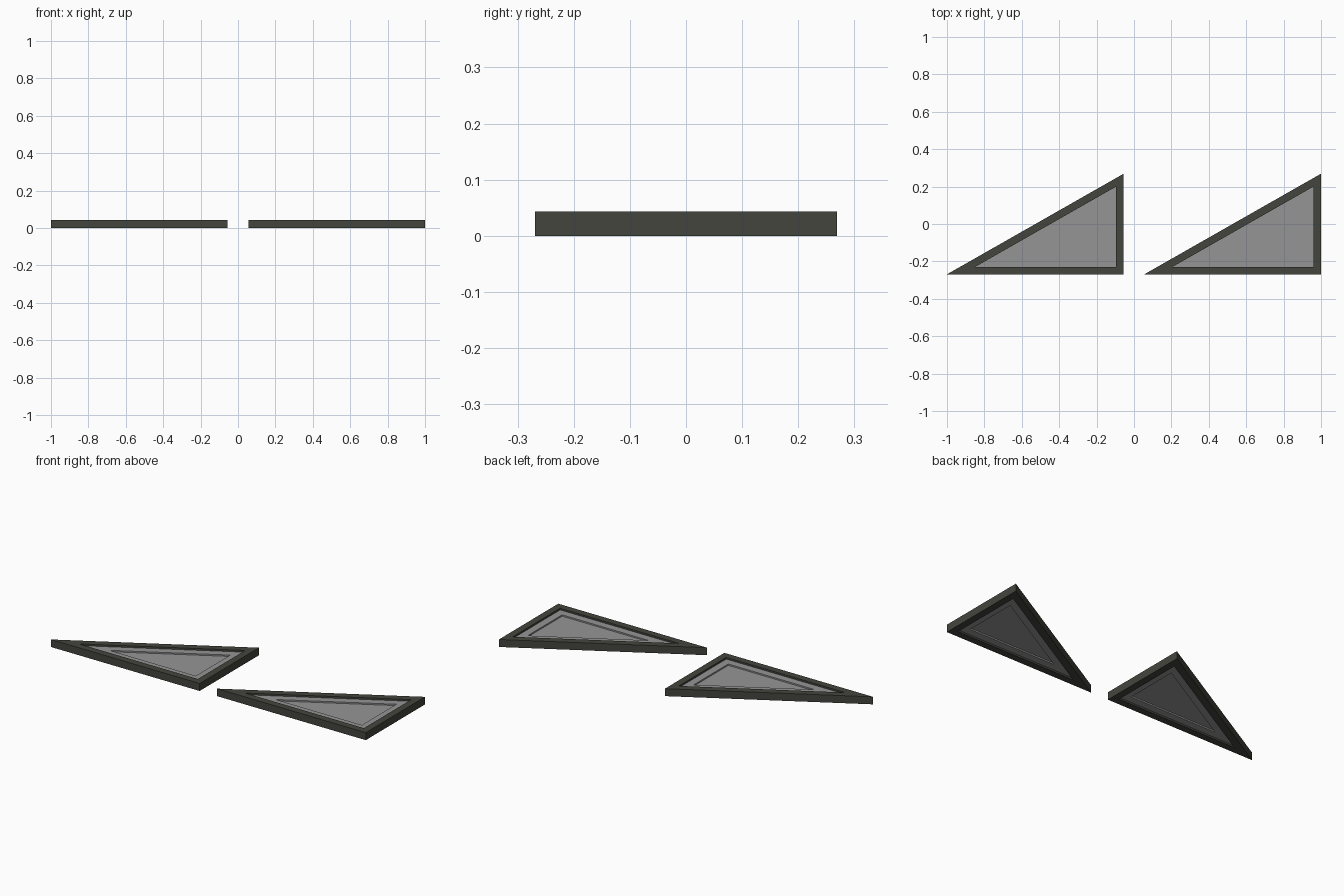
import bpy, bmesh
from mathutils import Vector

if "Cube" in bpy.data.objects:
    bpy.data.objects.remove(bpy.data.objects["Cube"])

W, D, H = 0.945, 0.538, 0.043      # one triangular window: width, depth, thickness


def triangle(inset):
    """Right triangle outline, every side moved inwards by the same distance."""
    pts = [Vector((0, 0)), Vector((W, 0)), Vector((W, D))]
    radius = (W + D - (W * W + D * D) ** 0.5) / 2
    centre = Vector((W - radius, radius))
    return [centre + (p - centre) * (1 - inset / radius) for p in pts]


def material(name, color):
    mat = bpy.data.materials.new(name)
    mat.diffuse_color = color
    mat.use_nodes = True
    mat.node_tree.nodes["Principled BSDF"].inputs["Base Color"].default_value = mat.diffuse_color
    return mat


def skin(name, rings, mat, x, closed):
    """Join triangular rings (inset, z); a closed profile loops, an open one gets end caps."""
    bm = bmesh.new()
    loops = [[bm.verts.new((p.x, p.y - D / 2, z)) for p in triangle(i)] for i, z in rings]
    pairs = list(zip(loops, loops[1:]))
    if closed:
        pairs.append((loops[-1], loops[0]))
    else:
        bm.faces.new(loops[0])
        bm.faces.new(loops[-1])
    for a, b in pairs:
        for k in range(3):
            n = (k + 1) % 3
            bm.faces.new((a[k], a[n], b[n], b[k]))
    bmesh.ops.recalc_face_normals(bm, faces=bm.faces)
    mesh = bpy.data.meshes.new(name)
    bm.to_mesh(mesh)
    bm.free()
    mesh.materials.append(mat)
    obj = bpy.data.objects.new(name, mesh)
    obj.location.x = x
    bpy.context.collection.objects.link(obj)


frame_mat = material("dark_frame", (0.057, 0.06, 0.047, 1))
glass_mat = material("glass", (0.3, 0.3, 0.3, 0.7))

for side, x in (("left", -1.0), ("right", 1.0 - W)):
    # Dark mitred frame
    skin(side + "_frame", [(0, 0), (0, H), (0.04, H), (0.04, 0)], frame_mat, x, True)
    # Glass with a thicker rim and a pane recessed on both faces
    skin(side + "_glass", [(0.083, 0.018), (0.083, 0.010), (0.04, 0.010),
                           (0.04, 0.033), (0.083, 0.033), (0.083, 0.025)],
         glass_mat, x, False)
